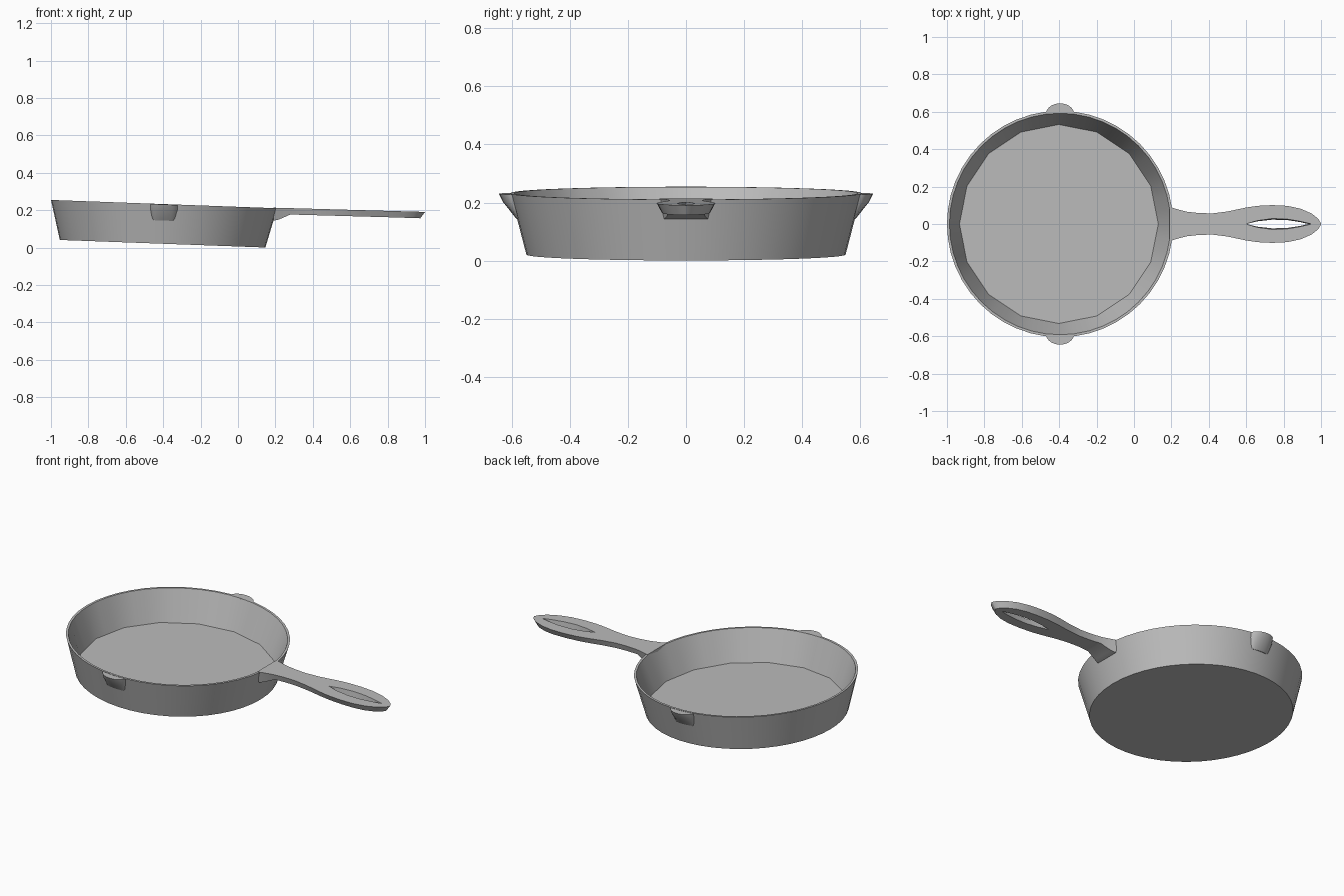
import bpy, bmesh, math
from mathutils import Matrix

if "Cube" in bpy.data.objects:
    bpy.data.objects.remove(bpy.data.objects["Cube"])

# One material for the whole pan
GREY = (0.5, 0.5, 0.5, 1)
iron = bpy.data.materials.new("cast grey")
iron.use_nodes = True
iron.diffuse_color = GREY
iron.node_tree.nodes["Principled BSDF"].inputs["Base Color"].default_value = GREY

# The pan body leans slightly towards the handle
TILT = Matrix.Translation((-0.403, 0, 0.0205)) @ Matrix.Rotation(math.radians(2.1), 4, "Y")
HEIGHT = 0.212


def finish(bm, name, angle=25, matrix=Matrix()):
    bmesh.ops.remove_doubles(bm, verts=bm.verts, dist=0.0002)
    bmesh.ops.recalc_face_normals(bm, faces=bm.faces)
    mesh = bpy.data.meshes.new(name)
    bm.to_mesh(mesh)
    bm.free()
    mesh.materials.append(iron)
    mesh.transform(matrix)
    ob = bpy.data.objects.new(name, mesh)
    bpy.context.collection.objects.link(ob)
    bpy.ops.object.select_all(action="DESELECT")
    bpy.context.view_layer.objects.active = ob
    ob.select_set(True)
    bpy.ops.object.shade_smooth_by_angle(angle=math.radians(angle))
    return ob


def skin(bm, rings, closed=True):
    """Join successive rings of equal length with quads."""
    for a, b in zip(rings, rings[1:]):
        n = len(a)
        for i in range(n if closed else n - 1):
            j = (i + 1) % n
            bm.faces.new((a[i], a[j], b[j], b[i]))


# Pan body: outer wall, rim and faceted inner wall down to the floor
SEGMENTS, FACETS = 48, 16


def faceted(radius, angle):
    step = math.tau / FACETS
    return radius * math.cos(step / 2) / math.cos(angle % step - step / 2)


bm = bmesh.new()
rings = []
profile = [(0.55, 0, False), (0.605, HEIGHT, False),
           (0.592, HEIGHT, False), (0.532, 0.035, True)]
for radius, z, coarse in profile:
    ring = []
    for i in range(SEGMENTS):
        a = math.tau * i / SEGMENTS
        r = faceted(radius, a) if coarse else radius
        ring.append(bm.verts.new((r * math.cos(a), r * math.sin(a), z)))
    rings.append(ring)
skin(bm, rings)
bm.faces.new(rings[0])
bm.faces.new(rings[-1])
finish(bm, "pan_body", 15, TILT)

# Pouring lips on both sides, flaring out of the wall
for side, name in ((1, "left_lip"), (-1, "right_lip")):
    bm = bmesh.new()
    rings = []
    for half, base, reach, z in ((0.075, 0.59, 0.055, HEIGHT - 0.002),
                                 (0.073, 0.588, 0.043, HEIGHT - 0.03),
                                 (0.06, 0.572, 0.013, HEIGHT - 0.088)):
        arc = [math.pi * i / 10 for i in range(11)]
        rings.append([bm.verts.new((half * math.cos(t), side * (base + reach * math.sin(t)), z))
                      for t in arc])
    skin(bm, rings)
    bm.faces.new(rings[0])
    bm.faces.new(rings[-1])
    finish(bm, name, 35, TILT)

# Handle: x, half width, half width of the hanging hole, thickness
stations = [(0.19, 0.092, 0, 0.07), (0.22, 0.082, 0, 0.062), (0.28, 0.066, 0, 0.034),
            (0.35, 0.058, 0, 0.034), (0.42, 0.057, 0, 0.034), (0.5, 0.067, 0, 0.034),
            (0.6, 0.088, 0, 0.034), (0.66, 0.097, 0.018, 0.034), (0.74, 0.101, 0.029, 0.034),
            (0.82, 0.097, 0.026, 0.034), (0.89, 0.082, 0.014, 0.034), (0.95, 0.056, 0, 0.034),
            (0.985, 0.028, 0, 0.034), (1.0, 0.003, 0, 0.034)]
bm = bmesh.new()
for side in (1, -1):
    rows = []
    for x, w, h, thick in stations:
        top = 0.213 - 0.028 * (x - 0.2)
        under = x - 0.025 * max(0, (x - 0.85) / 0.15)
        rows.append([bm.verts.new((x, side * h, top)),
                     bm.verts.new((x, side * w, top)),
                     bm.verts.new((under, side * w * 0.82, top - thick)),
                     bm.verts.new((under, side * h * 0.8, top - thick))])
    skin(bm, rows, closed=False)
    # Walls of the hanging hole
    for i in range(len(rows) - 1):
        if stations[i][2] or stations[i + 1][2]:
            bm.faces.new((rows[i][3], rows[i + 1][3], rows[i + 1][0], rows[i][0]))
    # Cap at the tip and at the root
    bm.faces.new(rows[-1])
    bm.faces.new(rows[0])
finish(bm, "handle", 30)
